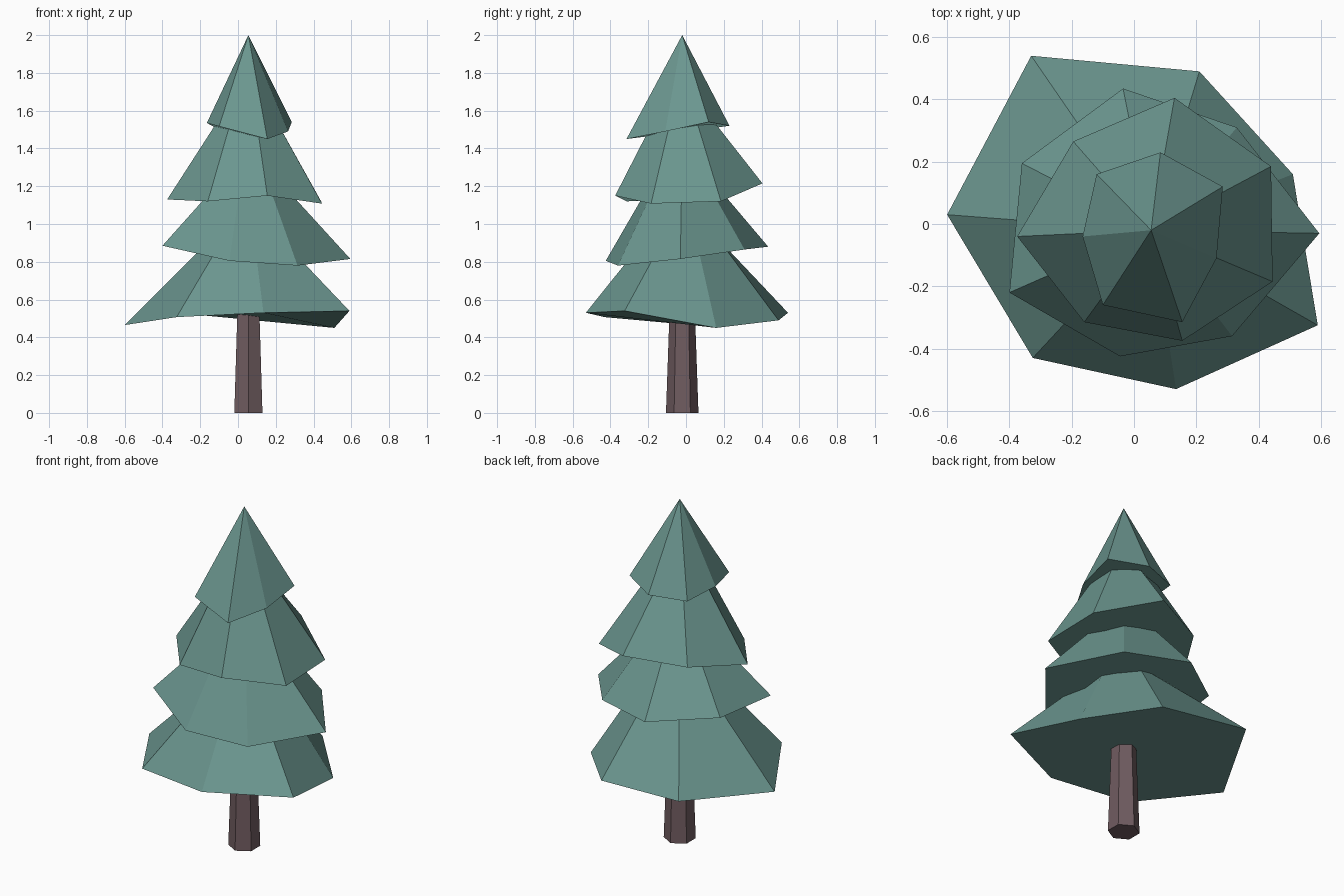
import bpy, bmesh, math

if "Cube" in bpy.data.objects:
    bpy.data.objects.remove(bpy.data.objects["Cube"])

CX, CY = 0.055, -0.02  # trunk axis


def material(name, rgb):
    m = bpy.data.materials.new(name)
    m.diffuse_color = (*rgb, 1)
    m.use_nodes = True
    m.node_tree.nodes["Principled BSDF"].inputs["Base Color"].default_value = m.diffuse_color
    return m


NEEDLES = material("needle green", (0.147, 0.305, 0.275))
BARK = material("bark brown", (0.162, 0.107, 0.117))


def finish(name, bm, mat):
    bmesh.ops.recalc_face_normals(bm, faces=bm.faces[:])
    me = bpy.data.meshes.new(name)
    bm.to_mesh(me)
    bm.free()
    me.materials.append(mat)
    ob = bpy.data.objects.new(name, me)
    bpy.context.collection.objects.link(ob)
    return ob


def tier(name, rim, top_z, top_r):
    """Uneven rim narrowing to a regular ring, or to a point when top_r is 0."""
    bm = bmesh.new()
    low = [bm.verts.new(p) for p in rim]
    n = len(low)
    bm.faces.new(low)
    if top_r:
        high = []
        for x, y, _ in rim:
            a = math.atan2(y - CY, x - CX)
            high.append(bm.verts.new((CX + top_r * math.cos(a),
                                      CY + top_r * math.sin(a), top_z)))
        bm.faces.new(high)
        for i in range(n):
            j = (i + 1) % n
            bm.faces.new((low[i], low[j], high[j], high[i]))
    else:
        tip = bm.verts.new((CX, CY, top_z))
        for i in range(n):
            bm.faces.new((low[i], low[(i + 1) % n], tip))
    finish(name, bm, NEEDLES)


# Branch tiers, bottom to top
tier("bottom_branches",
     [(-0.6, 0.03, 0.465), (-0.33, 0.54, 0.53), (0.21, 0.49, 0.49),
      (0.51, 0.16, 0.45), (0.59, -0.325, 0.54), (0.135, -0.53, 0.53),
      (-0.325, -0.43, 0.507)], 0.92, 0.2)
tier("lower_branches",
     [(-0.4, -0.22, 0.885), (-0.36, 0.195, 0.9), (-0.035, 0.435, 0.88),
      (0.33, 0.31, 0.865), (0.595, -0.03, 0.815), (0.315, -0.36, 0.78),
      (-0.045, -0.425, 0.805)], 1.22, 0.17)
tier("upper_branches",
     [(-0.375, -0.04, 1.13), (-0.195, 0.265, 1.18), (0.13, 0.405, 1.215),
      (0.44, 0.185, 1.12), (0.445, -0.185, 1.108), (0.155, -0.375, 1.15),
      (-0.16, -0.315, 1.12)], 1.58, 0.14)
tier("top_branches",
     [(-0.165, -0.04, 1.535), (-0.12, 0.16, 1.51), (0.085, 0.23, 1.52),
      (0.285, 0.12, 1.54), (0.265, -0.11, 1.49), (0.155, -0.315, 1.45),
      (-0.1, -0.26, 1.517)], 2.0, 0)

# Six-sided tapered trunk
bm = bmesh.new()
rings = []
for r, z in ((0.086, 0.0), (0.065, 0.6)):
    rings.append([bm.verts.new((CX + r * math.sin(k * math.pi / 3),
                                CY + r * math.cos(k * math.pi / 3), z))
                  for k in range(6)])
    bm.faces.new(rings[-1])
for i in range(6):
    j = (i + 1) % 6
    bm.faces.new((rings[0][i], rings[0][j], rings[1][j], rings[1][i]))
finish("trunk", bm, BARK)
